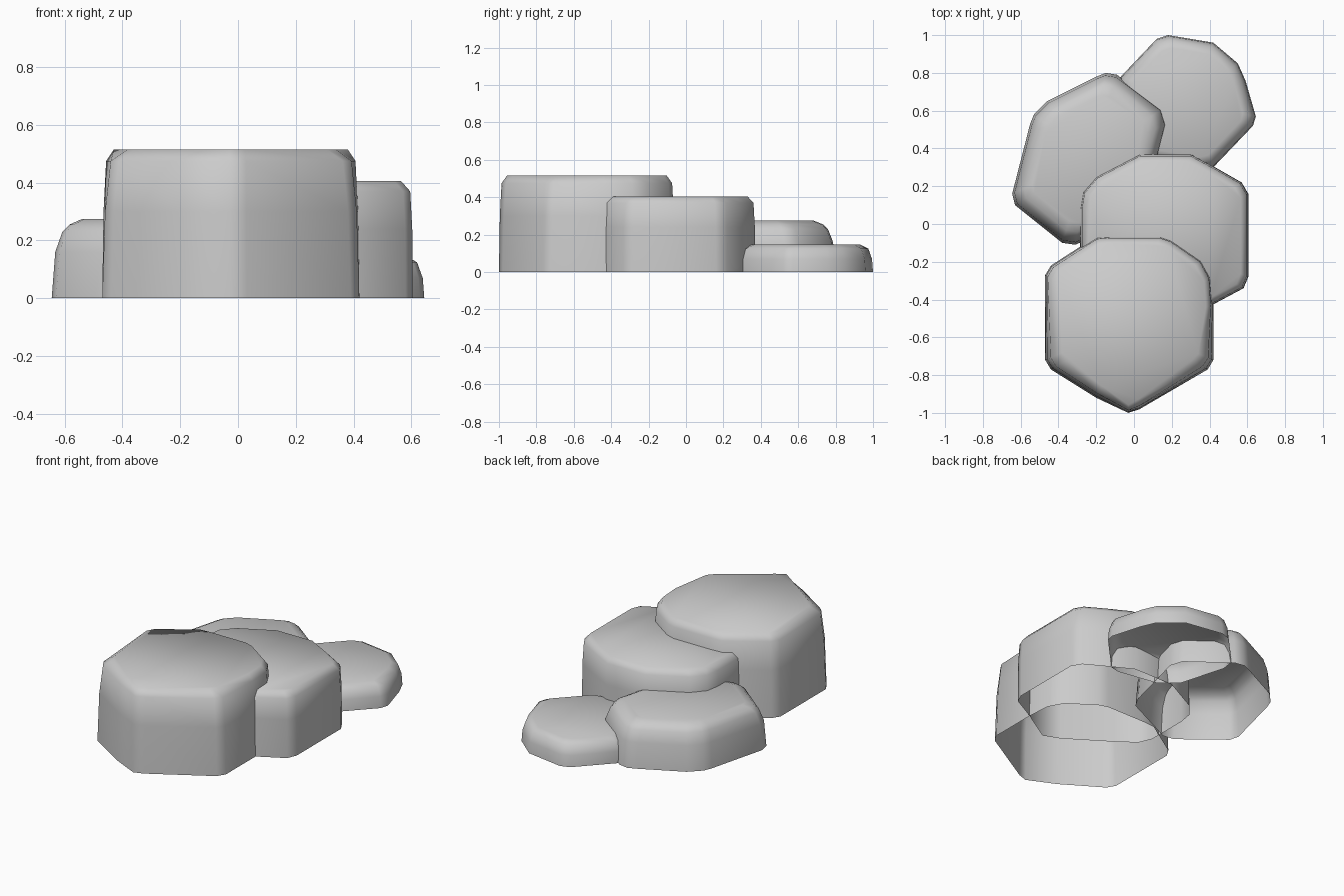
import bpy, bmesh

if "Cube" in bpy.data.objects:
    bpy.data.objects.remove(bpy.data.objects["Cube"])


def stone(name, outline, rings):
    """Open-bottomed boulder: outline points (x, y, lean) lofted through rings (z, inset)."""
    cx = (min(p[0] for p in outline) + max(p[0] for p in outline)) / 2
    cy = (min(p[1] for p in outline) + max(p[1] for p in outline)) / 2
    bm = bmesh.new()
    loops = []
    for z, inset in rings:
        loop = []
        for p in outline:
            lean = p[2] if len(p) > 2 else 1
            s = 1 - inset * lean
            loop.append(bm.verts.new((cx + (p[0] - cx) * s, cy + (p[1] - cy) * s, z)))
        loops.append(loop)
    n = len(outline)
    for a, b in zip(loops, loops[1:]):
        for i in range(n):
            j = (i + 1) % n
            bm.faces.new((a[i], a[j], b[j], b[i]))
    bm.faces.new(loops[-1])
    bm.normal_update()
    # Outlines run clockwise, so turn the shell outward
    if bm.faces[-1:][0].normal.z < 0:
        bmesh.ops.reverse_faces(bm, faces=bm.faces[:])
    for f in bm.faces:
        f.smooth = True
    mesh = bpy.data.meshes.new(name)
    bm.to_mesh(mesh)
    bm.free()
    ob = bpy.data.objects.new(name, mesh)
    bpy.context.collection.objects.link(ob)
    return ob


# Tallest stone at the front, its front corners leaning back
stone("front_stone",
      [(-.47, -.27), (-.44, -.22), (-.2, -.065), (-.12, -.06), (.14, -.06), (.2, -.08),
       (.36, -.19), (.41, -.28), (.42, -.43), (.42, -.72, 2), (.39, -.77, 2.2),
       (.03, -.98, 1.3), (-.03, -1), (-.2, -.92, 1.8), (-.44, -.77, 2.2), (-.47, -.72, 2.2)],
      [(0, 0), (.3, .01), (.475, .03), (.515, .09)])

# Second stone, overlapping the front one
stone("middle_stone",
      [(-.285, .08), (-.27, .17), (-.2, .25), (.03, .37), (.3, .37), (.43, .3),
       (.57, .22), (.605, .16), (.605, -.28), (.58, -.34), (.43, -.42), (.22, -.55),
       (.12, -.51), (-.14, -.34), (-.25, -.26), (-.285, -.18)],
      [(0, 0), (.24, .004), (.37, .02), (.405, .09)])

# Third stone, low, on the left
stone("left_stone",
      [(-.2, .78), (-.15, .8), (-.09, .79), (.15, .61), (.175, .53), (.07, .12),
       (.03, .05), (-.31, -.11), (-.38, -.1), (-.63, .1), (-.645, .16), (-.55, .53),
       (-.53, .58), (-.46, .65)],
      [(0, 0), (.16, .03), (.23, .09), (.255, .15), (.275, .26)])

# Smallest stone at the back
stone("back_stone",
      [(.12, .98), (.18, 1), (.42, .96), (.55, .85), (.59, .76), (.645, .57),
       (.63, .52), (.42, .3), (.36, .285), (.1, .33), (0, .42), (-.08, .7), (-.07, .78)],
      [(0, 0), (.07, .015), (.125, .07), (.147, .19)])
